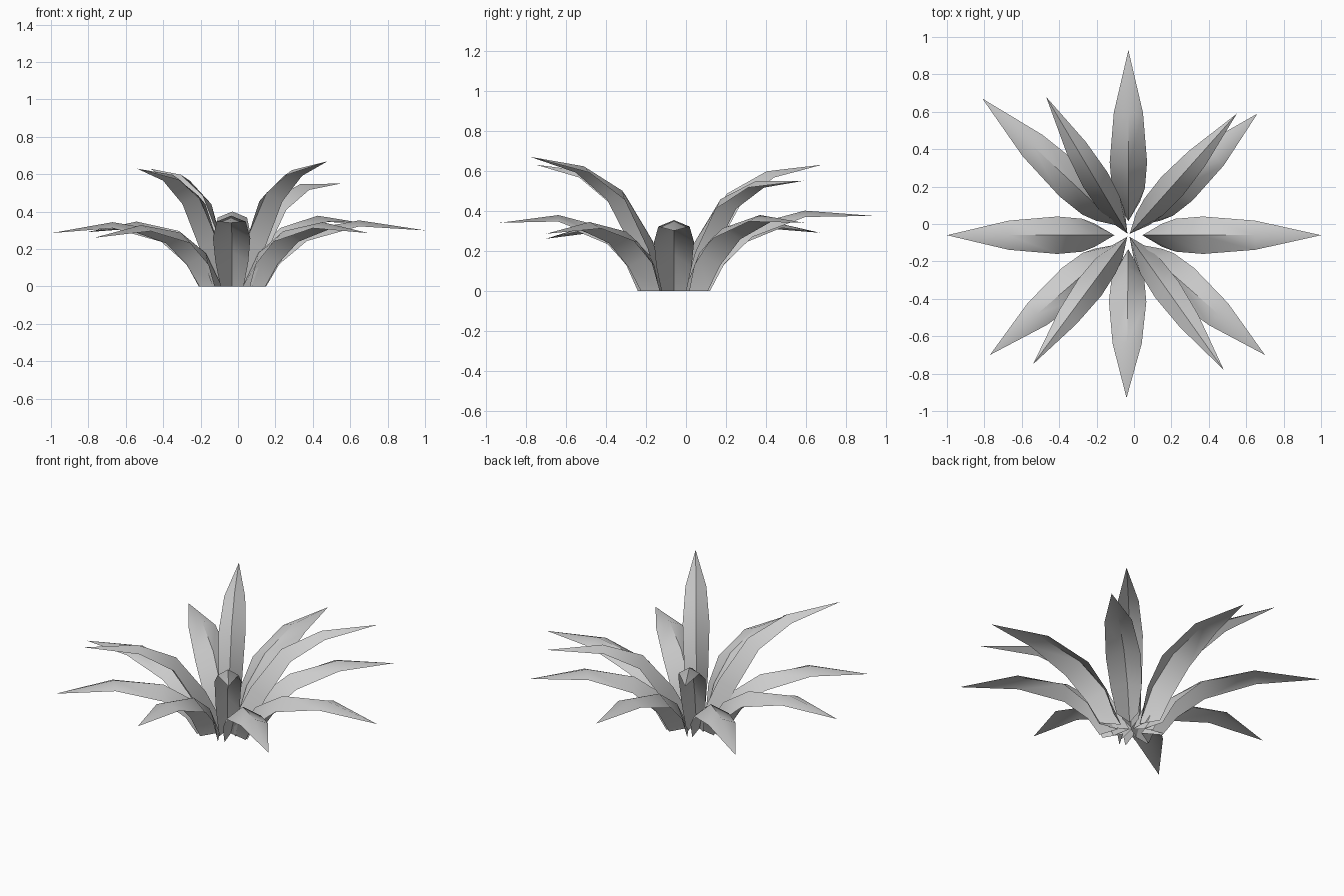
import bpy
from mathutils import Vector

if "Cube" in bpy.data.objects:
    bpy.data.objects.remove(bpy.data.objects["Cube"])

CX, CY = -0.03, -0.06          # centre of the rosette

# ridge profile (radius, height), half width and drop of the edges per ring
LOWER = [(0.075, 0.0), (0.185, 0.18), (0.36, 0.297), (0.64, 0.347), (0.97, 0.29)]
UPPER = [(0.01, 0.0), (0.135, 0.255), (0.315, 0.50), (0.55, 0.622), (0.88, 0.67)]
HALF_W = [0.062, 0.088, 0.10, 0.078, 0.0]
DEPTH = [0.105, 0.085, 0.06, 0.032, 0.0]


def leaf(name, profile, tip, width):
    """Tapering blade with a raised middle ridge, ending at the tip point."""
    out = Vector((tip[0] - CX, tip[1] - CY, 0))
    reach = out.length
    out.normalize()
    side = Vector((-out.y, out.x, 0))
    r0, (r1, h1) = profile[0][0], profile[-1]
    pts = []
    for r, h in profile:
        t = (r - r0) / (r1 - r0)
        pts.append(Vector((r0 + t * (reach - r0), h + (tip[2] - h1) * t)))
    verts, faces = [], []
    n = len(pts)
    for i, p in enumerate(pts):
        d = (pts[min(i + 1, n - 1)] - pts[max(i - 1, 0)]).normalized()
        down = Vector((d.y, -d.x)) * DEPTH[i]
        if i == 0:
            down = Vector((DEPTH[0], 0))     # base is cut flat at the ground
        ridge = Vector((CX, CY, p.y)) + out * p.x
        edge = ridge + out * down.x + Vector((0, 0, down.y))
        if i == n - 1:
            verts.append(ridge)
        else:
            w = side * HALF_W[i] * width
            verts += [edge + w, ridge, edge - w]
    for i in range(n - 2):
        a = 3 * i
        faces += [(a, a + 1, a + 4, a + 3), (a + 1, a + 2, a + 5, a + 4)]
    a = 3 * (n - 2)
    faces += [(a, a + 1, a + 3), (a + 1, a + 2, a + 3)]
    me = bpy.data.meshes.new(name)
    me.from_pydata(verts, [], faces)
    ob = bpy.data.objects.new(name, me)
    bpy.context.collection.objects.link(ob)
    bpy.context.view_layer.objects.active = ob
    bpy.ops.object.select_all(action='DESELECT')
    ob.select_set(True)
    bpy.ops.object.shade_smooth_by_angle(angle=0.9)


# outer spreading leaves
for k, tip in enumerate([(-0.03, 0.93, 0.375), (0.66, 0.59, 0.34), (1.0, -0.06, 0.30),
                         (0.70, -0.70, 0.285), (-0.04, -0.93, 0.34), (-0.77, -0.70, 0.26),
                         (-1.0, -0.06, 0.285), (-0.81, 0.67, 0.29)]):
    leaf(f"outer_leaf_{k + 1}", LOWER, tip, 1.0)

# inner upright leaves, a little narrower
for k, tip in enumerate([(0.55, 0.59, 0.55), (0.48, -0.78, 0.67),
                         (-0.54, -0.75, 0.63), (-0.47, 0.68, 0.63)]):
    leaf(f"inner_leaf_{k + 1}", UPPER, tip, 0.76)
